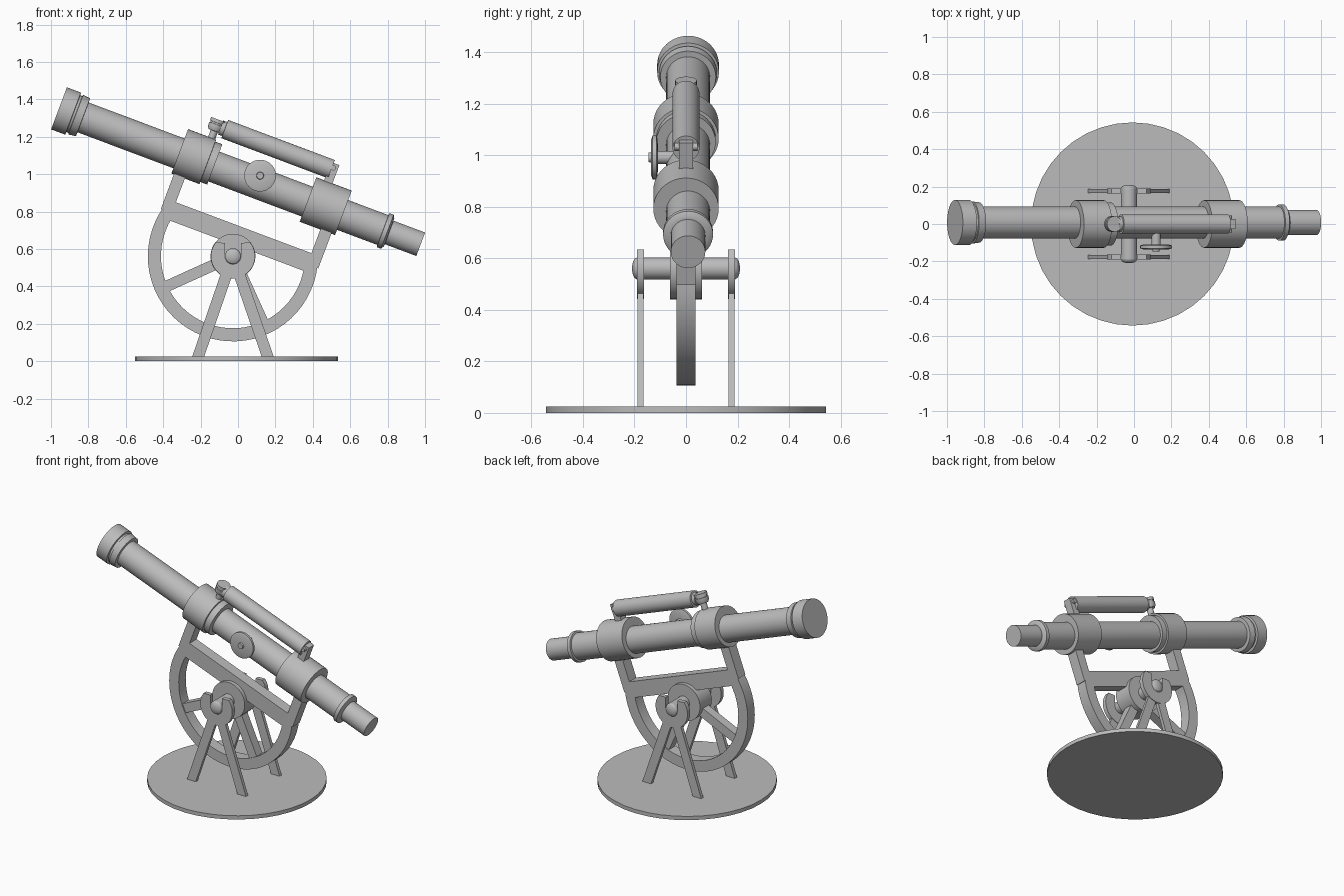
import bpy, bmesh
from math import radians, sin, cos, pi
from mathutils import Matrix, Vector

cube = bpy.data.objects.get("Cube")
if cube:
    bpy.data.objects.remove(cube, do_unlink=True)

grey = bpy.data.materials.new("plain grey")
grey.use_nodes = True
grey.diffuse_color = (0.5, 0.5, 0.5, 1)
grey.node_tree.nodes["Principled BSDF"].inputs["Base Color"].default_value = (0.5, 0.5, 0.5, 1)

# Tilted frames: local x runs along the tube, local z is square to it
TILT = Matrix.Rotation(radians(20.6), 4, 'Y')
AXLE = Vector((-0.027, 0, 0.561))
TUBE = Matrix.Translation((-0.957, 0, 1.352)) @ TILT
WHEEL = Matrix.Translation(AXLE) @ TILT
STAND = Matrix.Translation(AXLE)
ALONG_X = Matrix.Rotation(pi / 2, 4, 'Y')
ALONG_Y = Matrix.Rotation(-pi / 2, 4, 'X')


def finish(name, bm, matrix):
    bmesh.ops.recalc_face_normals(bm, faces=bm.faces)
    mesh = bpy.data.meshes.new(name)
    bm.to_mesh(mesh)
    bm.free()
    mesh.materials.append(grey)
    ob = bpy.data.objects.new(name, mesh)
    ob.matrix_world = matrix
    bpy.context.collection.objects.link(ob)
    bpy.ops.object.select_all(action='DESELECT')
    ob.select_set(True)
    bpy.context.view_layer.objects.active = ob
    bpy.ops.object.shade_smooth_by_angle(angle=radians(30))
    return ob


def lathe(name, profile, matrix, sides=40):
    """Turn (height, radius) pairs about local z, with flat end caps."""
    bm = bmesh.new()
    rings = [[bm.verts.new((r * cos(2 * pi * i / sides), r * sin(2 * pi * i / sides), h))
              for i in range(sides)] for h, r in profile]
    for a, b in zip(rings, rings[1:]):
        for i in range(sides):
            j = (i + 1) % sides
            bm.faces.new((a[i], a[j], b[j], b[i]))
    bm.faces.new(rings[0])
    bm.faces.new(rings[-1])
    return finish(name, bm, matrix)


def plate(name, outline, y0, y1, matrix):
    """Extrude an (x, z) outline from y0 to y1."""
    bm = bmesh.new()
    face = bm.faces.new([bm.verts.new((x, y0, z)) for x, z in outline])
    out = bmesh.ops.extrude_face_region(bm, geom=[face])
    for v in out["geom"]:
        if isinstance(v, bmesh.types.BMVert):
            v.co.y = y1
    return finish(name, bm, matrix)


def arc(r, a0, a1, n):
    angles = [radians(a0 + (a1 - a0) * i / n) for i in range(n + 1)]
    return [(r * cos(a), r * sin(a)) for a in angles]


def rect(x0, x1, z0, z1):
    return [(x0, z0), (x1, z0), (x1, z1), (x0, z1)]


def at(x, y, z):
    return Matrix.Translation((x, y, z))


# Round base
lathe("base_disc", [(0, 0.543), (0.025, 0.543)], at(-0.008, 0, 0))

# Main tube with stepped front cap, rear ring and eyepiece
lathe("main_tube", [(0, 0.12), (0.08, 0.12), (0.082, 0.105), (0.094, 0.105), (0.096, 0.113),
                    (0.137, 0.108), (0.138, 0.085), (1.85, 0.085), (1.851, 0.097),
                    (1.875, 0.097), (1.885, 0.08), (1.886, 0.067), (2.066, 0.067)],
      TUBE @ at(0, 0.008, 0) @ ALONG_X)

# Collars that clamp the tube
lathe("front_collar", [(0.685, 0.127), (0.845, 0.127), (0.846, 0.115), (0.885, 0.115)],
      TUBE @ at(0, 0, 0.012) @ ALONG_X)
lathe("rear_collar", [(1.418, 0.127), (1.62, 0.127)], TUBE @ at(0, 0, 0.012) @ ALONG_X)

# Small sighting tube, its bracket and pin
lathe("sight_tube", [(0.845, 0.04), (0.868, 0.04), (0.869, 0.052), (1.478, 0.052)],
      TUBE @ at(0, 0, 0.208) @ ALONG_X)
plate("sight_bracket", rect(1.462, 1.51, 0.1, 0.243), -0.027, 0.027, TUBE)
lathe("sight_pin", [(-0.045, 0.014), (0.045, 0.014)], TUBE @ at(1.485, 0, 0.218) @ ALONG_Y, 16)
lathe("sight_eyepiece", [(0.1, 0.02), (0.178, 0.02), (0.179, 0.034), (0.195, 0.042), (0.215, 0.042),
                         (0.216, 0.037), (0.224, 0.037), (0.225, 0.042), (0.243, 0.042)],
      TUBE @ at(0.82, 0, 0), 24)

# Focus wheel on the front side of the tube
lathe("focus_wheel", [(-0.146, 0.018), (-0.136, 0.02), (-0.135, 0.07), (-0.13, 0.085),
                      (-0.115, 0.085), (-0.11, 0.07), (-0.109, 0.025), (-0.04, 0.025)],
      at(0.118, 0, 0.992) @ ALONG_Y, 32)

# Rocker: curved rim, cross bar, arms and spokes
HALF = 0.037
plate("rocker_rim", arc(0.455, 165.4, 374.6, 36) + arc(0.385, 377.4, 162.6, 36), -HALF, HALF, WHEEL)
plate("rocker_bar", rect(-0.42, 0.42, 0.06, 0.163), -HALF, HALF, WHEEL)
for side, word in ((-1, "front"), (1, "rear")):
    plate(word + "_arm", rect(side * 0.387, side * 0.45, 0.1, 0.37), -HALF, HALF, WHEEL)
    turn = Matrix.Rotation(-side * radians(45), 4, 'Y')
    plate(word + "_spoke", rect(-0.03, 0.03, -0.4, -0.05), -0.03, 0.03, WHEEL @ turn)

# Hub and axle with domed ends
lathe("hub", [(-0.062, 0.12), (0.062, 0.12)], WHEEL @ ALONG_Y)
dome = [(0.19, 0.043), (0.2, 0.037), (0.206, 0.026), (0.209, 0.01)]
lathe("axle", [(-h, r) for h, r in reversed(dome)] + dome, STAND @ ALONG_Y, 32)

# Stand on each side: notched bearing plate and two splayed legs
cradle = arc(0.118, 142, 398, 36) + [(0.043, 0.072)] + arc(0.043, 0, -180, 12) + [(-0.043, 0.072)]
for y, word in ((-0.177, "front"), (0.177, "back")):
    plate(word + "_bearing", cradle, y - 0.014, y + 0.014, STAND)
    for side, hand in ((-1, "right"), (1, "left")):
        lean = side * 0.187
        legs = [(lean - 0.032, -0.54), (lean + 0.032, -0.54),
                (side * 0.025 + 0.032, -0.07), (side * 0.025 - 0.032, -0.07)]
        plate(word + "_" + hand + "_leg", legs, y - 0.011, y + 0.011, STAND)
